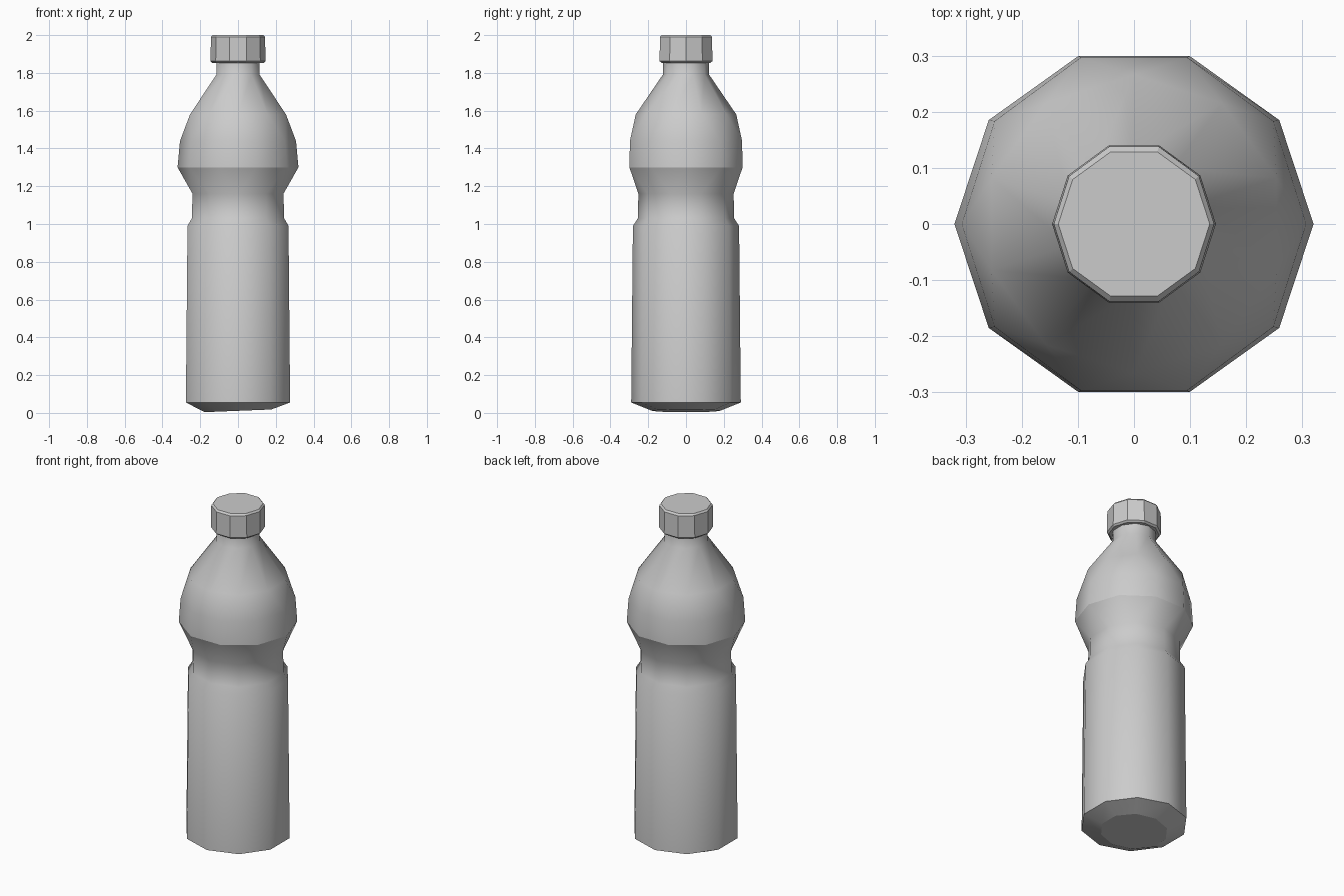
import bpy, bmesh, math

if "Cube" in bpy.data.objects:
    bpy.data.objects.remove(bpy.data.objects["Cube"])

SIDES = 10


def lathe(name, rings, smooth, sharp_levels=()):
    """Skin ten-sided rings (rx, ry, z, half_turn, tilt); staggered rings join as triangles."""
    bm = bmesh.new()
    loops = []
    for rx, ry, z, half, tilt in rings:
        loop = []
        for i in range(SIDES):
            a = (i + half * 0.5) * math.tau / SIDES
            x, y = rx * math.cos(a), ry * math.sin(a)
            loop.append(bm.verts.new((x, y, z + tilt * x)))
        loops.append(loop)
    for k in range(len(loops) - 1):
        lo, hi = loops[k], loops[k + 1]
        hl, hh = rings[k][3], rings[k + 1][3]
        for i in range(SIDES):
            j = (i + 1) % SIDES
            if hl == hh:
                bm.faces.new((lo[i], lo[j], hi[j], hi[i]))
            elif hl:
                bm.faces.new((lo[i], hi[j], hi[i]))
                bm.faces.new((lo[i], lo[j], hi[j]))
            else:
                bm.faces.new((lo[i], lo[j], hi[i]))
                bm.faces.new((hi[i], lo[j], hi[j]))
    bm.faces.new(loops[0][::-1])
    bm.faces.new(loops[-1])
    bmesh.ops.recalc_face_normals(bm, faces=bm.faces[:])
    for f in bm.faces:
        f.smooth = smooth
    for k in sharp_levels:
        for i in range(SIDES):
            e = bm.edges.get((loops[k][i], loops[k][(i + 1) % SIDES]))
            e.smooth = False
    mesh = bpy.data.meshes.new(name)
    bm.to_mesh(mesh)
    bm.free()
    obj = bpy.data.objects.new(name, mesh)
    bpy.context.collection.objects.link(obj)
    return obj


# Bottle body: slightly uneven base, label section, grip waist, shoulder, neck
lathe("bottle_body", [
    (0.185, 0.18, 0.011, 1, 0.04),
    (0.290, 0.290, 0.055, 1, 0),
    (0.281, 0.281, 0.99, 1, 0),
    (0.257, 0.255, 1.03, 1, 0),
    (0.253, 0.252, 1.16, 1, 0),
    (0.320, 0.315, 1.30, 0, 0),
    (0.307, 0.312, 1.44, 0, 0),
    (0.267, 0.266, 1.58, 1, 0),
    (0.121, 0.123, 1.79, 1, 0),
    (0.119, 0.120, 1.87, 1, 0),
], True, sharp_levels=(0, 1, 5, 9))

# Screw cap with a small bevel at both rims
lathe("bottle_cap", [
    (0.136, 0.136, 1.853, 0, 0),
    (0.146, 0.147, 1.862, 0, 0),
    (0.143, 0.145, 1.99, 0, 0),
    (0.135, 0.135, 2.00, 0, 0),
], False)
